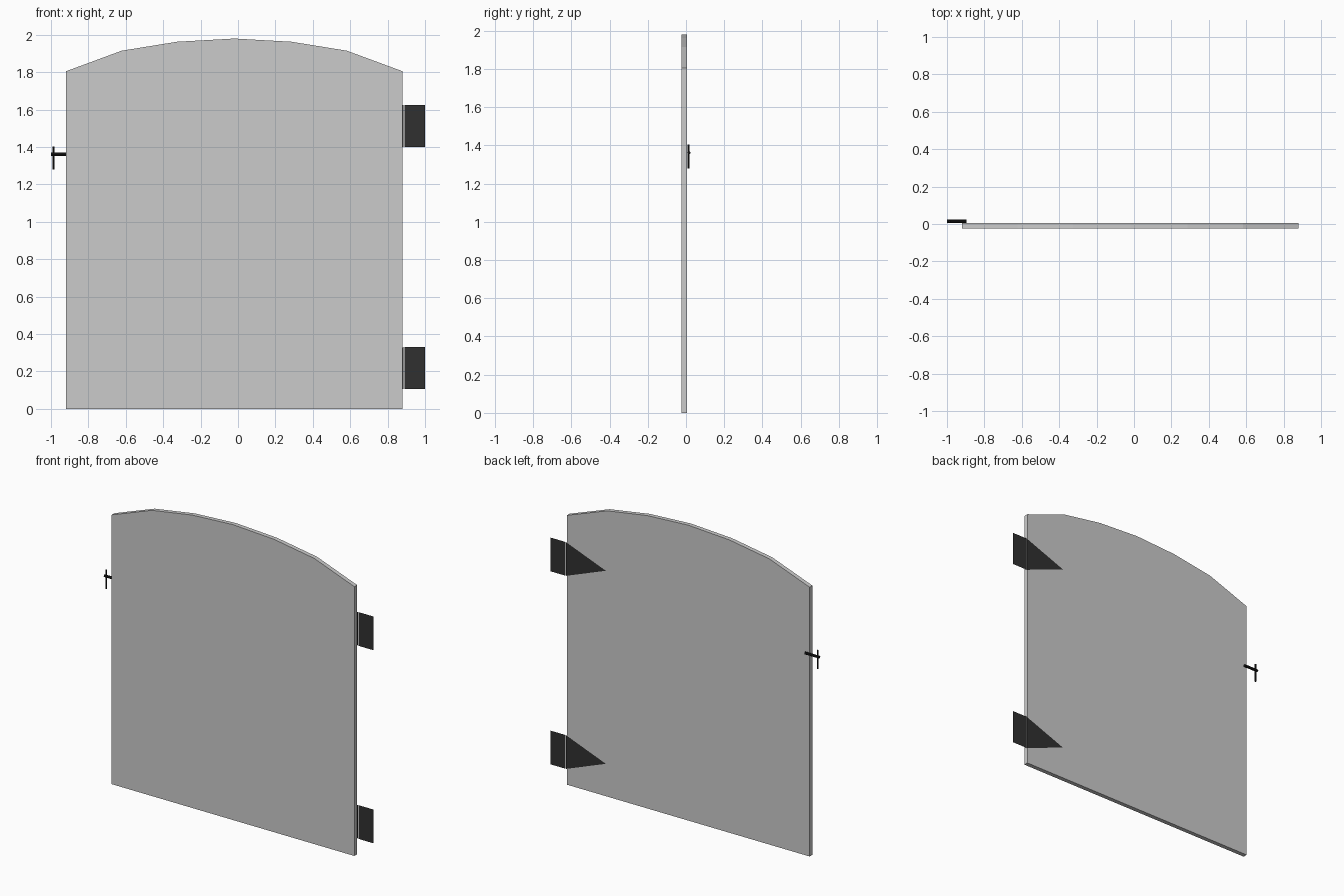
import bpy, bmesh
from mathutils import Matrix

if "Cube" in bpy.data.objects:
    bpy.data.objects.remove(bpy.data.objects["Cube"])


def material(name, v):
    m = bpy.data.materials.new(name)
    m.diffuse_color = (v, v, v, 1)
    m.use_nodes = True
    m.node_tree.nodes["Principled BSDF"].inputs["Base Color"].default_value = m.diffuse_color
    return m


iron = material("dark_iron", 0.03)
black = material("black_iron", 0.01)


def add_object(name, bm, mat=None):
    mesh = bpy.data.meshes.new(name)
    bm.to_mesh(mesh)
    bm.free()
    ob = bpy.data.objects.new(name, mesh)
    bpy.context.collection.objects.link(ob)
    if mat:
        mesh.materials.append(mat)
    return ob


def flat_face(bm, outline, y):
    return bm.faces.new([bm.verts.new((x, y, z)) for x, z in outline])


def rod(name, start, end, radius, sides, mat):
    axis = end - start
    bm = bmesh.new()
    rot = axis.to_track_quat('Z', 'Y').to_matrix().to_4x4()
    bmesh.ops.create_cone(bm, cap_ends=True, segments=sides, radius1=radius,
                          radius2=radius, depth=axis.length,
                          matrix=Matrix.Translation((start + end) / 2) @ rot)
    return add_object(name, bm, mat)


# Door slab with a faceted arched top
FRONT, BACK, MID = -0.024, 0.005, -0.02
half = [(0.0, 1.98), (0.305, 1.963), (0.602, 1.915), (0.90, 1.805), (0.90, 0.0)]
outline = [(MID + x, z) for x, z in half] + [(MID - x, z) for x, z in half[:0:-1]]
bm = bmesh.new()
face = flat_face(bm, outline, FRONT)
ext = bmesh.ops.extrude_face_region(bm, geom=[face], use_keep_orig=True)
for v in ext["geom"]:
    if isinstance(v, bmesh.types.BMVert):
        v.co.y = BACK
bmesh.ops.recalc_face_normals(bm, faces=bm.faces)
add_object("door_panel", bm)

# Thin sheet hinges: wall plate and tapered strap on the back of the door
for label, z in (("lower", 0.105), ("upper", 1.399)):
    h = 0.226
    bm = bmesh.new()
    flat_face(bm, [(0.89, z), (0.89, z + h), (1.0, z + h), (1.0, z)], BACK + 0.002)
    flat_face(bm, [(0.59, z + h / 2), (0.885, z + h), (0.885, z)], BACK + 0.002)
    add_object(label + "_hinge", bm, iron)

# Latch: horizontal bolt with a vertical handle pin
V = Matrix.Translation
rod("latch_bolt", V((-1.0, 0.015, 1.361)).translation,
    V((-0.895, 0.015, 1.361)).translation, 0.009, 8, black)
rod("latch_pin", V((-0.986, 0.013, 1.28)).translation,
    V((-0.986, 0.013, 1.404)).translation, 0.006, 8, black)
